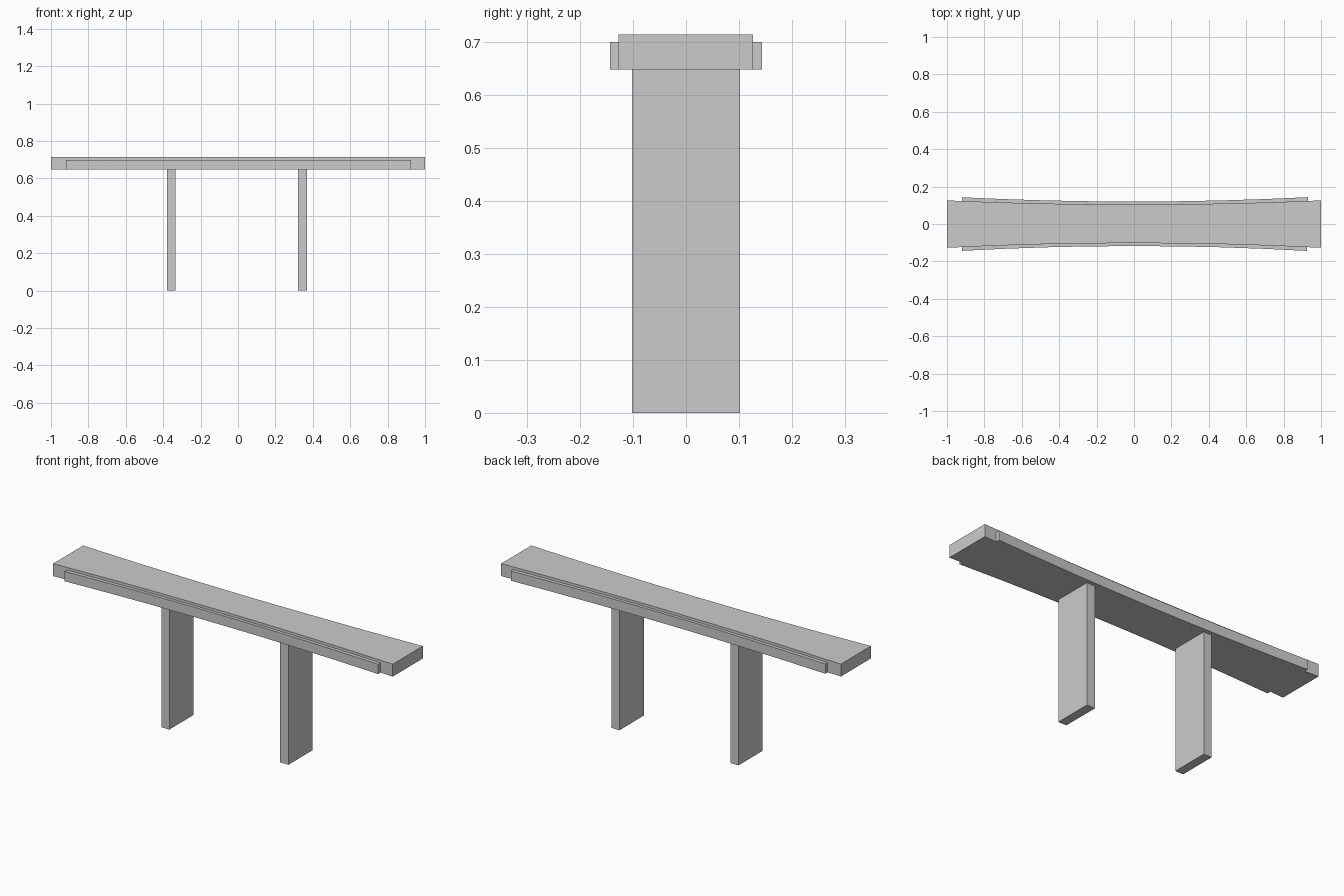
import bpy, bmesh

if "Cube" in bpy.data.objects:
    bpy.data.objects.remove(bpy.data.objects["Cube"])

SEG = 8
Z0, Z_TOP, Z_RAIL = 0.648, 0.714, 0.70


def prism(name, outline, z0, z1):
    """Extrude an xy outline from z0 to z1."""
    bm = bmesh.new()
    face = bm.faces.new([bm.verts.new((x, y, z0)) for x, y in outline])
    ext = bmesh.ops.extrude_face_region(bm, geom=[face])
    top = [v for v in ext["geom"] if isinstance(v, bmesh.types.BMVert)]
    bmesh.ops.translate(bm, verts=top, vec=(0, 0, z1 - z0))
    bmesh.ops.recalc_face_normals(bm, faces=bm.faces)
    mesh = bpy.data.meshes.new(name)
    bm.to_mesh(mesh)
    bm.free()
    obj = bpy.data.objects.new(name, mesh)
    bpy.context.collection.objects.link(obj)
    return obj


def edge(x0, x1, mid, bow):
    """Points of a shallow bowed edge, narrowest at x = 0."""
    xs = [x0 + (x1 - x0) * i / SEG for i in range(SEG + 1)]
    return [(x, mid + bow * x * x) for x in xs]


# Seat board, waisted in the middle
front = edge(-1, 1, -0.102, -0.025)
back = edge(-1, 1, 0.104, 0.022)
prism("seat_board", front + back[::-1], Z0, Z_TOP)

# Curved rails along both long edges
for name, x1, inner, outer in (
    ("front_rail", 0.925, (-0.102, -0.025), (-0.118, -0.030)),
    ("back_rail", 0.93, (0.104, 0.022), (0.120, 0.027)),
):
    a = edge(-0.92, x1, *outer)
    b = edge(-0.92, x1, *inner)
    prism(name, a + b[::-1], Z0, Z_RAIL)

# Slab legs
for name, xa, xb in (("left_leg", -0.38, -0.333), ("right_leg", 0.32, 0.368)):
    prism(name, [(xa, -0.102), (xb, -0.102), (xb, 0.102), (xa, 0.102)], 0, Z0)
